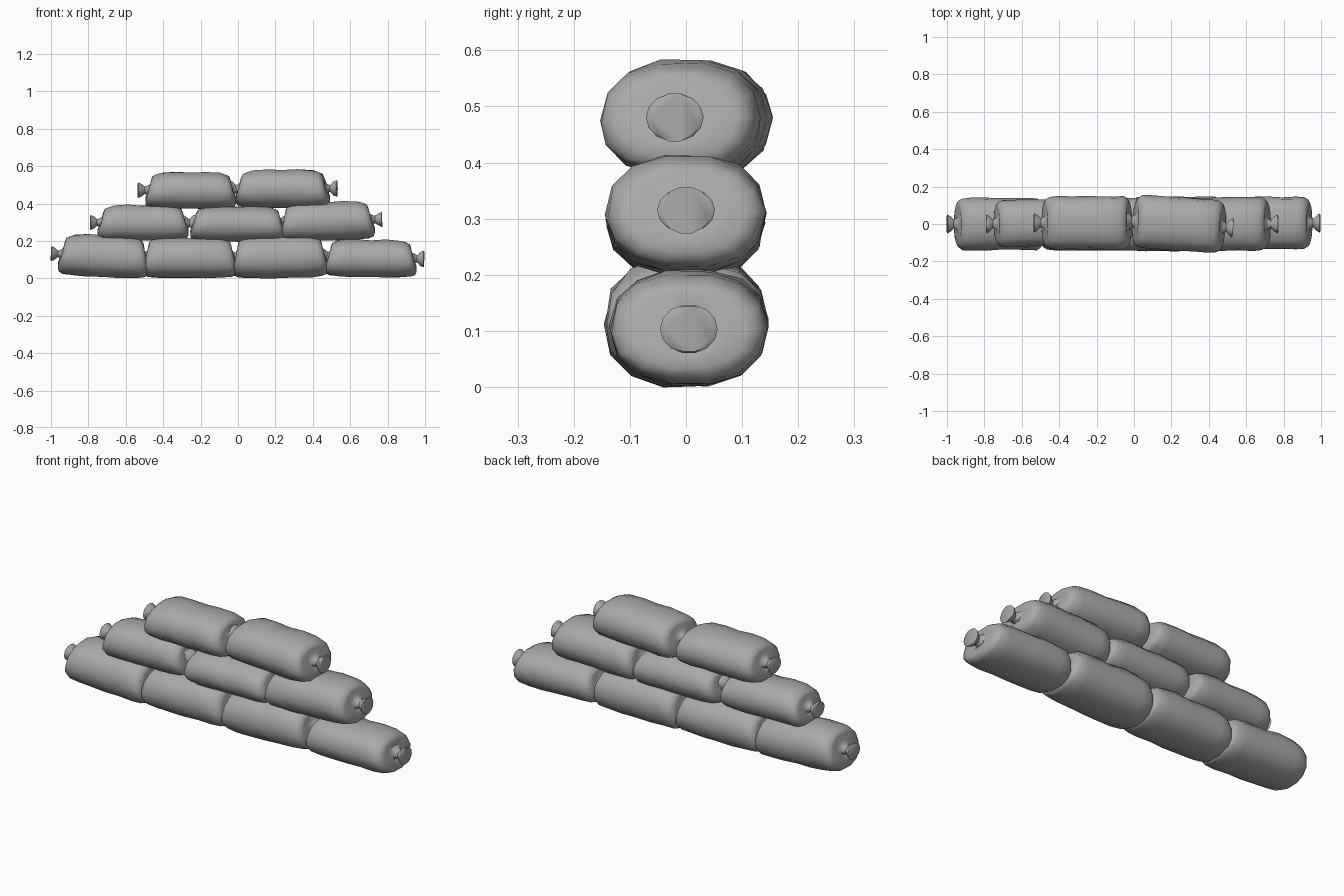
import bpy, bmesh, math, random
from mathutils import Matrix, Vector

cube = bpy.data.objects.get("Cube")
if cube:
    bpy.data.objects.remove(cube, do_unlink=True)

random.seed(4)
SIDES = 14

cloth = bpy.data.materials.new("grey_sackcloth")
cloth.use_nodes = True
colour = (0.4, 0.4, 0.4, 1)
cloth.diffuse_color = colour
cloth.node_tree.nodes["Principled BSDF"].inputs["Base Color"].default_value = colour

# Sack rings: position along the half length, scale of the cross-section
SACK = [(0, 1), (0.35, 1), (0.68, 0.99), (0.87, 0.94), (0.965, 0.85), (0.995, 0.7), (1, 0.4)]
# Tied end rings: distance past the sack, radius
KNOT = [(0, 0.03), (0.018, 0.02), (0.036, 0.036), (0.052, 0.046), (0.056, 0.04)]


def superellipse(angle, power):
    c, s = math.cos(angle), math.sin(angle)
    return (math.copysign(abs(c) ** power, c), math.copysign(abs(s) ** power, s))


def sandbag(name, left, right, low, high, depth, y=0.0, yaw=0.0, pitch=0.0):
    half, tall = (right - left) / 2, (high - low) / 2
    bm = bmesh.new()
    rings = []

    def add_ring(points):
        rings.append([bm.verts.new(p) for p in points])

    def sack_ring(t, scale, side):
        points = []
        for k in range(SIDES):
            a = math.tau * k / SIDES
            c, s = superellipse(a, 0.86)
            wobble = 1 + random.uniform(-0.022, 0.022)
            # Depth stays full to the end while the height tapers, and the lower corner sticks out
            width = depth * min(1, scale * 1.05) * c * wobble
            height = tall * scale * s * wobble
            reach = half * t - (0.016 * s if t > 0.8 else 0)
            lift = -0.012 * t * t
            if s > 0 and t < 0.3:
                height -= 0.006
            points.append((side * reach, width, height + lift * (s > 0) * scale))
        add_ring(points)

    def knot_ring(out, radius, side):
        squash = random.uniform(0.85, 1.1)
        add_ring([(side * (half + out), radius * 1.12 * math.cos(math.tau * k / SIDES),
                   radius * squash * math.sin(math.tau * k / SIDES)) for k in range(SIDES)])

    for out, radius in reversed(KNOT):
        knot_ring(out, radius, -1)
    for t, scale in reversed(SACK):
        sack_ring(t, scale, -1)
    for t, scale in SACK[1:]:
        sack_ring(t, scale, 1)
    for out, radius in KNOT:
        knot_ring(out, radius, 1)

    # Skin the rings and close both tied ends
    for a, b in zip(rings, rings[1:]):
        for k in range(SIDES):
            n = (k + 1) % SIDES
            bm.faces.new((a[k], a[n], b[n], b[k]))
    bm.faces.new(rings[0])
    bm.faces.new(rings[-1])
    bmesh.ops.recalc_face_normals(bm, faces=bm.faces)

    place = (Matrix.Translation(Vector(((left + right) / 2, y, (low + high) / 2)))
             @ Matrix.Rotation(math.radians(yaw), 4, 'Z')
             @ Matrix.Rotation(math.radians(-pitch), 4, 'Y'))
    bm.transform(place)
    mesh = bpy.data.meshes.new(name)
    bm.to_mesh(mesh)
    bm.free()
    mesh.materials.append(cloth)
    bag = bpy.data.objects.new(name, mesh)
    bpy.context.collection.objects.link(bag)
    bpy.ops.object.select_all(action='DESELECT')
    bag.select_set(True)
    bpy.context.view_layer.objects.active = bag
    bpy.ops.object.shade_smooth_by_angle(angle=math.radians(50))


# Bottom row
sandbag("bottom_bag_far_right", -0.945, -0.49, 0.005, 0.235, 0.14, pitch=-2.5)
sandbag("bottom_bag_right", -0.495, -0.02, 0, 0.225, 0.14)
sandbag("bottom_bag_left", -0.015, 0.465, 0, 0.235, 0.145, pitch=1)
sandbag("bottom_bag_far_left", 0.48, 0.94, 0.005, 0.212, 0.14, y=0.005, pitch=-1)

# Middle row
sandbag("middle_bag_right", -0.735, -0.28, 0.2, 0.397, 0.125, y=0.005, yaw=1)
sandbag("middle_bag_centre", -0.24, 0.235, 0.195, 0.39, 0.14)
sandbag("middle_bag_left", 0.24, 0.715, 0.2, 0.415, 0.142, pitch=1.5)

# Top row
sandbag("top_bag_right", -0.48, -0.025, 0.37, 0.572, 0.142, y=0.006)
sandbag("top_bag_left", 0.005, 0.475, 0.375, 0.586, 0.142, yaw=-4)
